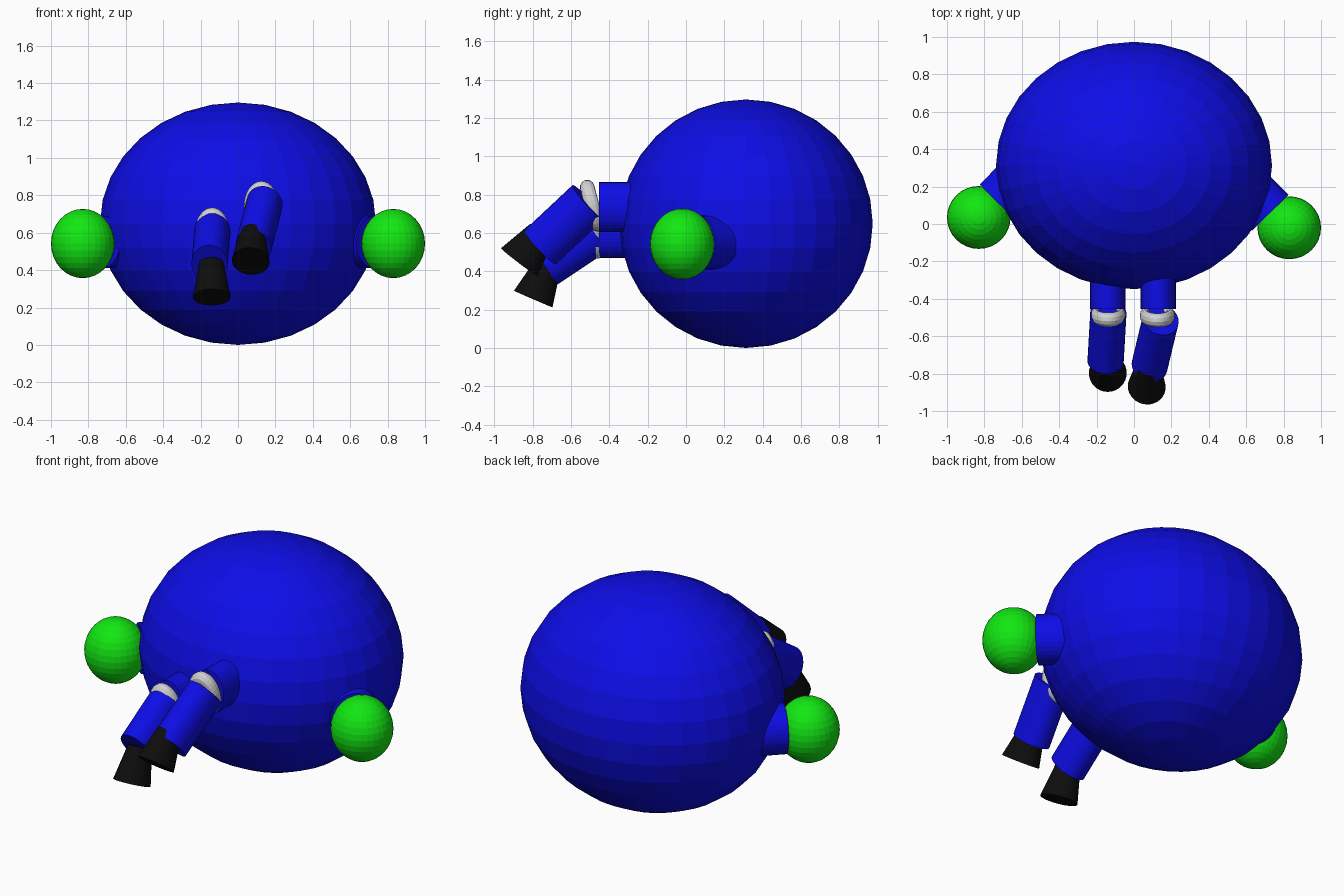
import bpy
from mathutils import Vector, Matrix

if "Cube" in bpy.data.objects:
    bpy.data.objects.remove(bpy.data.objects["Cube"])


def material(name, rgb):
    m = bpy.data.materials.new(name)
    m.diffuse_color = (*rgb, 1)
    m.use_nodes = True
    m.node_tree.nodes["Principled BSDF"].inputs["Base Color"].default_value = m.diffuse_color
    return m


BLUE = material("blue", (0.004, 0.004, 0.8))
GREEN = material("green", (0.006, 0.8, 0.006))
GREY = material("light grey", (0.64, 0.64, 0.64))
BLACK = material("black", (0.004, 0.004, 0.004))


def finish(name, mat, matrix=None):
    ob = bpy.context.object
    ob.name = name
    ob.data.materials.append(mat)
    if matrix:
        ob.data.transform(matrix)
    return ob


def frame(center, axis, sx=1, sy=1):
    """Local z along axis, local x kept close to world x (or y for sideways axes)."""
    z = Vector(axis).normalized()
    ref = Vector((1, 0, 0)) if abs(z.x) < 0.5 else Vector((0, 0, 1))
    x = (ref - z * ref.dot(z)).normalized()
    y = z.cross(x)
    m = Matrix((x, y, z)).transposed().to_4x4()
    return Matrix.Translation(center) @ m @ Matrix.Diagonal((sx, sy, 1, 1))


def ball(name, center, radii, mat):
    bpy.ops.mesh.primitive_uv_sphere_add(segments=32, ring_count=16, radius=1)
    return finish(name, mat, Matrix.Translation(center) @ Matrix.Diagonal((*radii, 1)))


def tube(name, a, b, mat, rx, ry, taper=1.0):
    """Elliptical cylinder from a to b; taper is end size over start size."""
    a, b = Vector(a), Vector(b)
    bpy.ops.mesh.primitive_cone_add(vertices=32, radius1=1, radius2=taper, depth=(b - a).length)
    return finish(name, mat, frame((a + b) / 2, b - a, rx, ry))


def ring(name, center, axis, mat):
    bpy.ops.mesh.primitive_torus_add(major_segments=32, minor_segments=12,
                                     major_radius=0.1, minor_radius=0.038)
    return finish(name, mat, frame(center, axis, 0.68, 1))


# Round body
ball("body", (0, 0.313, 0.648), (0.738, 0.661, 0.648), BLUE)

# Stubby arms and ball hands
for side, s, dy in (("left", -1, 0.055), ("right", 1, 0)):
    tube(side + "_arm", (s * 0.5, 0.29 + dy, 0.55), (s * 0.728, 0.06 + dy, 0.55), BLUE, 0.14, 0.137)
    ball(side + "_hand", (s * 0.83, -0.02 + dy, 0.542), (0.17, 0.168, 0.185), GREEN)

# Legs: thigh, knee ring, shin and flared boot
legs = {
    "right": dict(x=0.13, z=0.735, knee=(0.125, -0.49, 0.742), tilt=(0, -1, -0.26),
                  shin=((0.143, -0.51, 0.76), (0.083, -0.76, 0.526)),
                  boot=((0.078, -0.754, 0.60), (0.068, -0.87, 0.448)), r=0.12),
    "left": dict(x=-0.14, z=0.6, knee=(-0.138, -0.488, 0.6), tilt=(0, -1, -0.24),
                 shin=((-0.137, -0.475, 0.607), (-0.152, -0.735, 0.433)),
                 boot=((-0.142, -0.717, 0.44), (-0.14, -0.797, 0.255)), r=0.11),
}
for side, L in legs.items():
    tube(side + "_thigh", (L["x"], 0.0, L["z"]), (L["x"], -0.455, L["z"]), BLUE, 0.094, 0.13)
    ring(side + "_knee", L["knee"], L["tilt"], GREY)
    tube(side + "_shin", *L["shin"], BLUE, 0.097, 0.121)
    tube(side + "_boot", *L["boot"], BLACK, 0.064, L["r"] * 0.63, 1.58)
